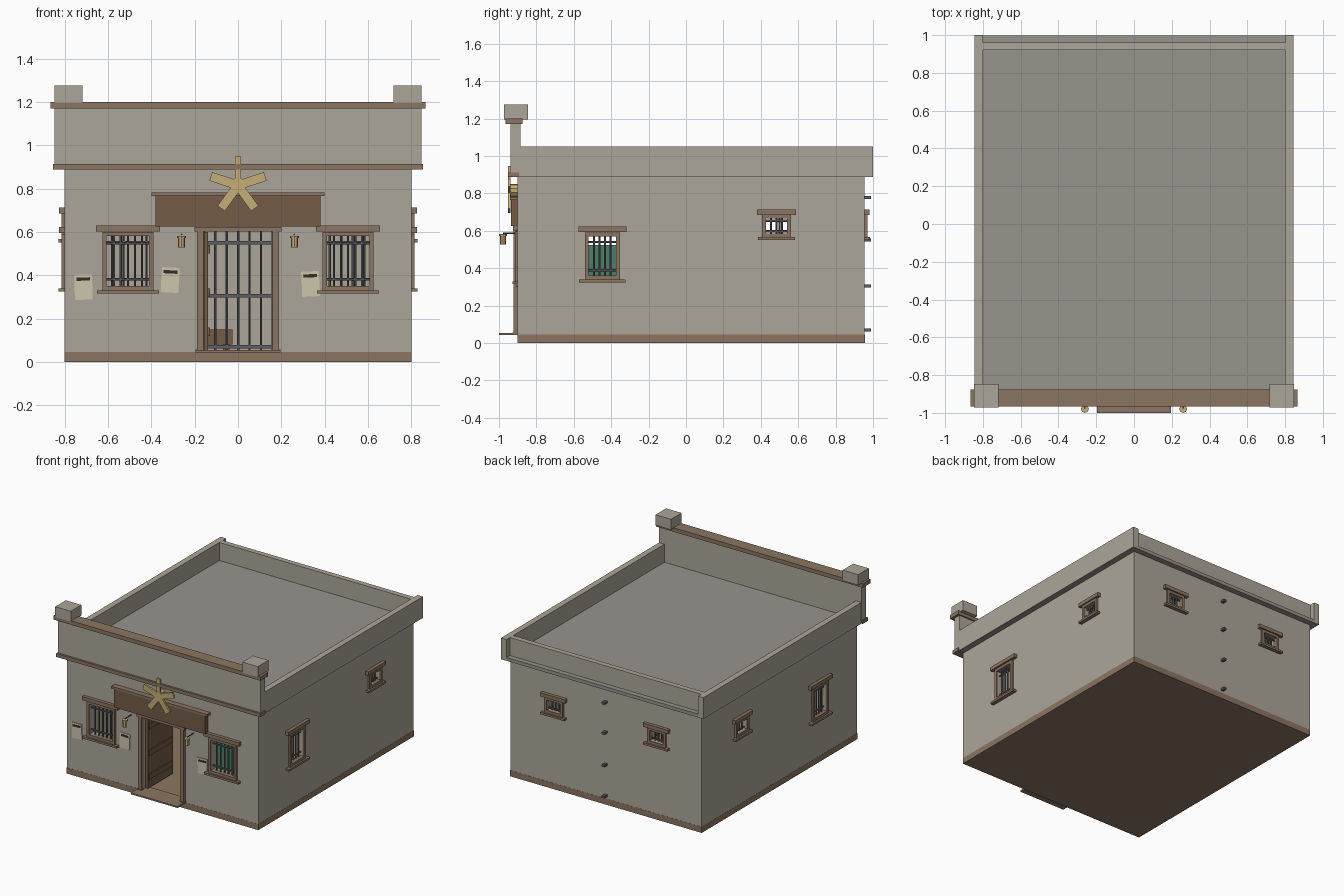
import bpy, bmesh, math
from mathutils import Matrix, Vector

if "Cube" in bpy.data.objects:
    bpy.data.objects.remove(bpy.data.objects["Cube"])

T, R = Matrix.Translation, Matrix.Rotation
I = Matrix.Identity(4)


def material(name, r, g, b):
    m = bpy.data.materials.new(name)
    m.diffuse_color = [(c / 255) ** 2.2 for c in (r, g, b)] + [1]
    m.use_nodes = True
    m.node_tree.nodes["Principled BSDF"].inputs["Base Color"].default_value = m.diffuse_color
    return m


WALL = material("plaster", 171, 165, 151)
ROOF = material("roof", 151, 146, 139)
WOOD = material("timber", 138, 117, 98)
DARK = material("dark_wood", 115, 92, 73)
IRON = material("iron", 95, 95, 98)
GOLD = material("brass", 196, 172, 118)
PAPER = material("paper", 203, 195, 172)
INK = material("ink", 55, 50, 48)
GREEN = material("green_paint", 80, 125, 105)


def finish(name, bm, mat, M):
    me = bpy.data.meshes.new(name)
    bm.transform(M)
    bm.to_mesh(me)
    bm.free()
    ob = bpy.data.objects.new(name, me)
    bpy.context.collection.objects.link(ob)
    if mat:
        me.materials.append(mat)
    return ob


def boxes(name, dims, mat, M=I):
    """One object made of boxes given as (x0, x1, y0, y1, z0, z1)."""
    bm = bmesh.new()
    for x0, x1, y0, y1, z0, z1 in dims:
        mtx = T(((x0 + x1) / 2, (y0 + y1) / 2, (z0 + z1) / 2)) @ Matrix.Diagonal((x1 - x0, y1 - y0, z1 - z0, 1))
        bmesh.ops.create_cube(bm, size=1, matrix=mtx)
    return finish(name, bm, mat, M)


def rods(name, segs, r, mat, M=I, sides=6):
    """One object made of thin bars between point pairs."""
    bm = bmesh.new()
    for a, b in segs:
        a, b = Vector(a), Vector(b)
        d = b - a
        mtx = T((a + b) / 2) @ d.to_track_quat('Z', 'Y').to_matrix().to_4x4()
        bmesh.ops.create_cone(bm, cap_ends=True, segments=sides, radius1=r, radius2=r, depth=d.length, matrix=mtx)
    return finish(name, bm, mat, M)


def window(name, M, u, half, z0, z1, frame, lintel, ltop, nbars):
    """Barred window on a wall lying in the local y = 0 plane, outward is -y."""
    o, f = half + frame, frame
    boxes(name + "_frame", [(u - o, u - half, -.015, .03, z0 - f, z1 + f),
                            (u + half, u + o, -.015, .03, z0 - f, z1 + f),
                            (u - half, u + half, -.015, .03, z0 - f, z0),
                            (u - half, u + half, -.015, .03, z1, z1 + f)], WOOD, M)
    boxes(name + "_lintel", [(u - lintel, u + lintel, -.025, .01, ltop - .028, ltop)], WOOD, M)
    boxes(name + "_sill", [(u - lintel + .005, u + lintel - .005, -.028, .01, z0 - f - .015, z0 - f)], WOOD, M)
    segs = []
    for i in range(nbars):
        x = u - half + 2 * half * (i + 1) / (nbars + 1)
        segs.append(((x, .015, z0), (x, .015, z1)))
    for t in (.14, .86):
        z = z0 + (z1 - z0) * t
        segs.append(((u - half, .015, z), (u + half, .015, z)))
    rods(name + "_bars", segs, .006, IRON, M)


# Walls hollowed out and pierced by the door and windows
walls = boxes("walls", [(-.8, .8, -.9, .955, .045, .89)], WALL)
cuts = [(-.75, .75, -.85, .905, 0, .87), (-.16, .16, -1, -.8, 0, .605),
        (-1, 1, -.52, -.375, .357, .57), (-1, 1, .427, .54, .587, .665)]
for s in (-1, 1):
    cuts.append((s * .508 - .098, s * .508 + .098, -1, -.8, .35, .58))
    cuts.append((s * .43 - .057, s * .43 + .057, .85, 1.05, .587, .665))
cutters = []
for c in cuts:
    cut = boxes("cutter", [c], None)
    cut.hide_render = True
    mod = walls.modifiers.new("cut", 'BOOLEAN')
    mod.operation, mod.solver, mod.object = 'DIFFERENCE', 'EXACT', cut
    cutters.append(cut)
dg = bpy.context.evaluated_depsgraph_get()
me = bpy.data.meshes.new_from_object(walls.evaluated_get(dg))
walls.modifiers.clear()
walls.data = me
for c in cutters:
    bpy.data.objects.remove(c)

# Floor, roof and parapets
boxes("floor_plinth", [(-.801, .801, -.901, .956, 0, .045)], WOOD)
boxes("roof_slab", [(-.84, .84, -.9, .998, .888, .914)], ROOF)
boxes("side_parapets", [(s * .8225 - .0225, s * .8225 + .0225, -.935, 1, .889, 1.05) for s in (-1, 1)], WALL)
boxes("back_parapet", [(-.8, .8, .92, .96, .9, 1.05)], WALL)
boxes("front_parapet", [(-.846, .846, -.938, -.885, .9, 1.18)], WALL)
boxes("front_cornice", [(-.853, .853, -.953, -.892, .887, .913)], WOOD)
boxes("front_cap", [(-.865, .865, -.966, -.875, 1.17, 1.2)], WOOD)
boxes("corner_blocks", [(s * .782 - .065, s * .782 + .065, -.972, -.846, 1.195, 1.275) for s in (-1, 1)], WALL)

# Windows on every side
FRONT = T((0, -.9, 0))
BACK = T((0, .955, 0)) @ R(math.pi, 4, 'Z')
for s, side in ((1, "right"), (-1, "left")):
    M = T((s * .8, 0, 0)) @ R(s * math.pi / 2, 4, 'Z')
    window("front_window_" + side, FRONT, s * .508, .098, .35, .58, .02, .148, .63, 5)
    window("side_window_" + side, M, s * -.447, .073, .36, .57, .021, .129, .622, 4)
    window("side_small_window_" + side, M, s * .484, .057, .587, .665, .02, .105, .713, 3)
    window("back_window_" + side, BACK, s * .43, .057, .587, .665, .02, .105, .713, 3)

# Doorway with step and inward open door
boxes("door_frame", [(-.19, -.16, -.922, -.84, .045, .605), (.16, .19, -.922, -.84, .045, .605),
                     (-.2, .2, -.926, -.84, .603, .622)], WOOD)
boxes("door_feet", [(s * .175 - .02, s * .175 + .02, -.928, -.9, .045, .057) for s in (-1, 1)], WOOD)
boxes("door_step", [(-.195, .195, -1, -.85, .043, .054)], WOOD)
boxes("door_leaf", [(-.158, -.138, -.88, -.58, .055, .6)], DARK)
boxes("door_battens", [(-.14, -.13, -.87, -.59, z, z + .04) for z in (.12, .3, .5)], DARK)

# Sign board and five-armed star
boxes("sign_board", [(-.38, .38, -.935, -.9, .625, .768)], DARK)
boxes("sign_cap", [(-.4, .4, -.942, -.9, .765, .782)], WOOD)
for i in range(5):
    boxes("star_arm", [(-.021 if i else -.014, .021 if i else .014, -.951, -.937, 0, .132)], GOLD,
          T((0, 0, .815)) @ R(i * math.tau / 5, 4, 'Y'))
rods("star_hub", [((0, -.952, .815), (0, -.89, .815))], .036, GOLD, sides=10)

# Lanterns on brackets
for s in (-1, 1):
    x = s * .26
    rods("lantern_bracket", [((x, -.978, .588), (x, -.9, .588))], .004, IRON)
    rods("lantern_body", [((x, -.979, .528), (x, -.979, .574))], .016, GOLD, sides=8)
    rods("lantern_cap", [((x, -.979, .572), (x, -.979, .582))], .021, GOLD, sides=8)

# Tilted notices with a dark header strip
for x, z, a in ((-.713, .345, -.03), (-.313, .378, .05), (.335, .36, -.05)):
    M = T((x, -.9, z)) @ R(a, 4, 'Y')
    boxes("notice", [(-.041, .041, -.006, 0, -.058, .058)], PAPER, M)
    boxes("notice_strip", [(-.032, .032, -.008, 0, .03, .045)], INK, M)

# Cell bars inside, rails of the divider poke out of the back wall
CY, LEVELS = .1, (.07, .305, .55, .777)
segs = [((-.74 + i * .0529, CY, .045), (-.74 + i * .0529, CY, .87)) for i in range(29)]
segs += [((0, CY + i * .08, .045), (0, CY + i * .08, .87)) for i in range(1, 10)]
rods("cell_bars", segs, .006, IRON)
boxes("cell_rails", [(-.75, .75, CY - .01, CY + .01, z - .008, z + .008) for z in LEVELS]
      + [(-.011, .011, CY, .99, z - .008, z + .008) for z in LEVELS], IRON)

# Furniture inside
boxes("green_cabinet", [(.2, .39, -.58, -.32, .045, .525)], GREEN)
boxes("bench", [(-.5, -.025, .4, .85, .08, .15)], DARK)
boxes("bench_legs", [(x, x + .03, y, y + .03, .045, .08) for x in (-.49, -.07) for y in (.42, .8)], DARK)
